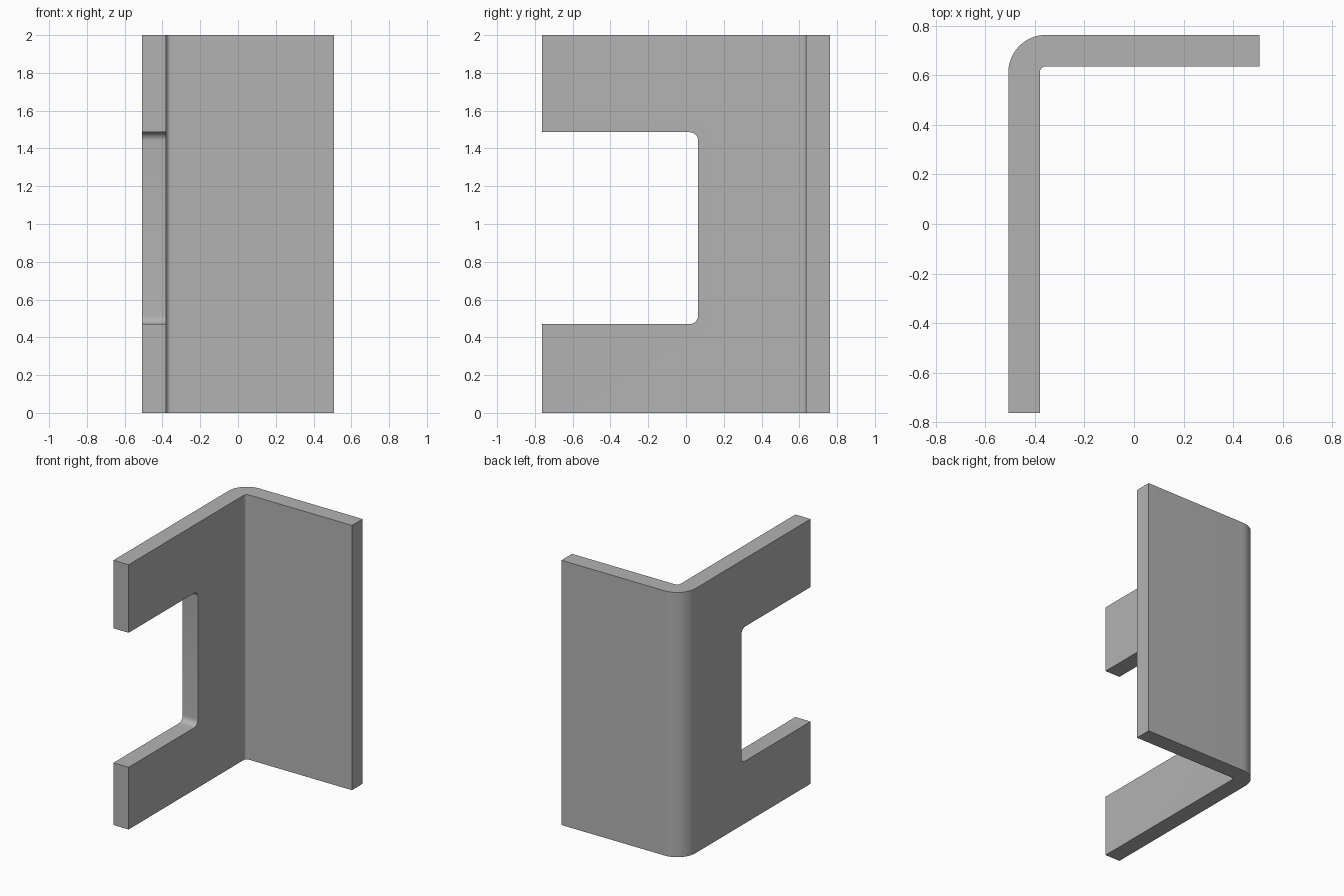
import bpy, bmesh
from math import sin, cos, radians
from mathutils import Vector

default = bpy.data.objects.get("Cube")
if default:
    bpy.data.objects.remove(default, do_unlink=True)

X, Y, HEIGHT = 0.507, 0.763, 2.0
THICK = 0.127
INNER_R = 0.025
OUTER_R = INNER_R + THICK

steel = bpy.data.materials.new("plain grey")
steel.use_nodes = True
grey = (0.45, 0.45, 0.45, 1)
steel.diffuse_color = grey
steel.node_tree.nodes["Principled BSDF"].inputs["Base Color"].default_value = grey


def arc(cx, cy, r, start, end, steps=12):
    """Points along an arc, angles in degrees."""
    angles = [radians(start + (end - start) * i / steps) for i in range(steps + 1)]
    return [(cx + r * cos(a), cy + r * sin(a)) for a in angles]


def prism(name, points, to_3d, direction):
    """Extrude a closed 2D outline into a solid object."""
    bm = bmesh.new()
    face = bm.faces.new([bm.verts.new(to_3d(u, v)) for u, v in points])
    extruded = bmesh.ops.extrude_face_region(bm, geom=[face])["geom"]
    moved = [g for g in extruded if isinstance(g, bmesh.types.BMVert)]
    bmesh.ops.translate(bm, verts=moved, vec=Vector(direction))
    bmesh.ops.recalc_face_normals(bm, faces=bm.faces)
    mesh = bpy.data.meshes.new(name)
    bm.to_mesh(mesh)
    bm.free()
    mesh.materials.append(steel)
    obj = bpy.data.objects.new(name, mesh)
    bpy.context.collection.objects.link(obj)
    return obj


# Bent plate: L-shaped outline with concentric bend radii
bend = (-X + OUTER_R, Y - OUTER_R)
outline = [(-X, -Y)] + arc(*bend, OUTER_R, 180, 90) + [(X, Y), (X, Y - THICK)]
outline += arc(*bend, INNER_R, 90, 180) + [(-X + THICK, -Y)]
bracket = prism("angle_bracket", outline, lambda x, y: (x, y, 0), (0, 0, HEIGHT))

# Rounded notch, open at the front edge of the side leg
LOW, HIGH, BACK, R = 0.47, 1.486, 0.064, 0.045
notch = [(-1, LOW)] + arc(BACK - R, LOW + R, R, -90, 0, 8)
notch += arc(BACK - R, HIGH - R, R, 0, 90, 8) + [(-1, HIGH)]
cutter = prism("notch_cutter", notch, lambda y, z: (-X - 0.1, y, z), (0.4, 0, 0))
cutter.hide_render = True

cut = bracket.modifiers.new("notch", "BOOLEAN")
cut.operation = "DIFFERENCE"
cut.solver = "EXACT"
cut.object = cutter

# Apply the cut, drop the cutter and smooth the bends
bpy.ops.object.select_all(action="DESELECT")
bpy.context.view_layer.objects.active = bracket
bracket.select_set(True)
bpy.ops.object.modifier_apply(modifier=cut.name)
bpy.data.objects.remove(cutter, do_unlink=True)
bpy.ops.object.shade_smooth_by_angle(angle=radians(30))
